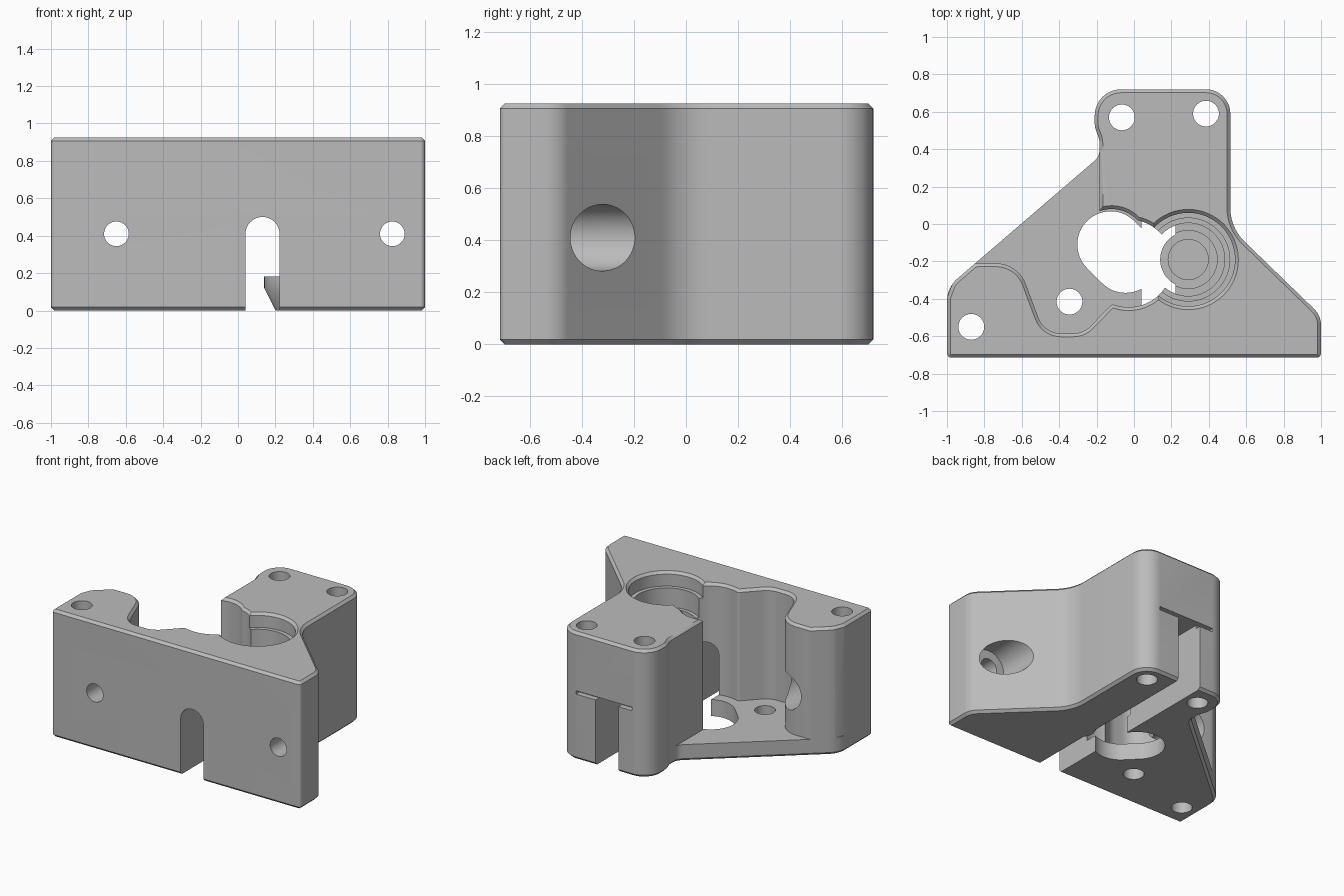
import bpy, bmesh, math
from mathutils import Vector, Matrix

if "Cube" in bpy.data.objects:
    bpy.data.objects.remove(bpy.data.objects["Cube"])

HEIGHT, FLOOR, EDGE = 0.925, 0.12, 0.018

grey = bpy.data.materials.new("plain_grey")
grey.use_nodes = True
grey.diffuse_color = (0.5, 0.5, 0.5, 1)
grey.node_tree.nodes["Principled BSDF"].inputs["Base Color"].default_value = (0.5, 0.5, 0.5, 1)


def rounded(corners, steps=10):
    """Outline with a fillet arc at every (x, y, radius) corner."""
    out, n = [], len(corners)
    for i, (x, y, r) in enumerate(corners):
        p = Vector((x, y))
        a = (Vector(corners[i - 1][:2]) - p).normalized()
        b = (Vector(corners[(i + 1) % n][:2]) - p).normalized()
        if r == 0:
            out.append(p)
            continue
        half = a.angle(b) / 2
        centre = p + (a + b).normalized() * r / math.sin(half)
        start = p + a * r / math.tan(half) - centre
        end = p + b * r / math.tan(half) - centre
        sweep = start.angle_signed(end)
        for k in range(steps + 1):
            out.append(centre + Matrix.Rotation(-sweep * k / steps, 2) @ start)
    return out


def circle(x, y, r, n=64):
    return [Vector((x + r * math.cos(math.tau * i / n), y + r * math.sin(math.tau * i / n)))
            for i in range(n)]


def offset(pts, d):
    """Push a counter-clockwise outline outwards by d."""
    out, n = [], len(pts)
    for i, p in enumerate(pts):
        e = (p - pts[i - 1]).normalized()
        f = (pts[(i + 1) % n] - p).normalized()
        m = Vector((e.y + f.y, -e.x - f.x)).normalized()
        out.append(p + m * d / max(0.4, m.dot(Vector((e.y, -e.x)))))
    return out


def prism(name, pts, layers, matrix=None):
    """Stack of offset outlines, layers = (height, offset)."""
    bm = bmesh.new()
    rings = [[bm.verts.new((p.x, p.y, z)) for p in offset(pts, d)] for z, d in layers]
    n = len(pts)
    for lo, hi in zip(rings, rings[1:]):
        for i in range(n):
            j = (i + 1) % n
            bm.faces.new((lo[i], lo[j], hi[j], hi[i]))
    bm.faces.new(rings[0][::-1])
    bm.faces.new(rings[-1])
    if matrix:
        bm.transform(matrix)
    bmesh.ops.recalc_face_normals(bm, faces=bm.faces)
    mesh = bpy.data.meshes.new(name)
    bm.to_mesh(mesh)
    bm.free()
    mesh.materials.append(grey)
    ob = bpy.data.objects.new(name, mesh)
    bpy.context.collection.objects.link(ob)
    return ob


def combine(body, tool, operation="DIFFERENCE"):
    bpy.context.view_layer.objects.active = body
    mod = body.modifiers.new("combine", "BOOLEAN")
    mod.operation, mod.solver, mod.object = operation, "EXACT", tool
    bpy.ops.object.modifier_apply(modifier=mod.name)
    bpy.data.objects.remove(tool)


def cut(name, pts, lo, hi, matrix=None):
    combine(body, prism(name, pts, [(lo, 0), (hi, 0)], matrix))


def cut_lipped(name, pts, lo):
    """Pocket open at the top with a chamfered rim."""
    top = HEIGHT - EDGE
    combine(body, prism(name, pts, [(lo, 0), (top, 0), (HEIGHT, EDGE), (1.1, EDGE)]))


def box(x0, x1, y0, y1):
    return [Vector(p) for p in ((x0, y0), (x1, y0), (x1, y1), (x0, y1))]


# Main block outline with chamfered top and bottom edges
outline = rounded([(-1, -0.715, 0.025), (1, -0.715, 0.025), (1, -0.49, 0.12),
                   (0.515, -0.02, 0.25), (0.515, 0.72, 0.13), (-0.21, 0.72, 0.14),
                   (-0.21, 0.52, 0.1), (-0.185, 0.45, 0.1), (-0.185, 0.36, 0.07),
                   (-1, -0.34, 0.16)])
body = prism("bracket_body", outline,
             [(0, -EDGE), (EDGE, 0), (HEIGHT - EDGE, 0), (HEIGHT, -EDGE)])

# Open corner above the thin floor, leaving a rounded lobe
corner = rounded([(-1.2, -0.6, 0), (-1.02, -0.45, 0.03), (-0.93, -0.21, 0.15),
                  (-0.62, -0.21, 0.17), (-0.48, -0.585, 0.13), (-0.27, -0.585, 0.13),
                  (-0.12, -0.43, 0.04), (0, -0.43, 0), (0, 0, 0), (-0.185, 0, 0),
                  (-0.185, 0.42, 0), (-0.5, 0.6, 0), (-1.2, 0.2, 0)])
cut("corner_opening", corner, FLOOR, 1.1)
# Chamfered rim of the open corner
combine(body, prism("corner_rim", corner, [(HEIGHT - EDGE, 0), (HEIGHT, EDGE), (1.1, EDGE)]))

# Round gear chambers
cut_lipped("gear_chamber", circle(-0.03, -0.21, 0.235), FLOOR)
cut_lipped("upper_chamber", circle(-0.12, -0.11, 0.19), FLOOR)

# Elongated opening through the floor
slide = Vector((0.08, -0.08))
for k in range(2):
    c = Vector((-0.125, -0.11)) + slide * k
    cut("floor_opening", circle(c.x, c.y, 0.178), -0.1, 0.4)
mid = Vector((-0.085, -0.15))
cut("floor_opening_middle", box(-0.0566, 0.0566, -0.178, 0.178), -0.1, 0.4,
    Matrix.Translation((mid.x, mid.y, 0)) @ Matrix.Rotation(-math.pi / 4, 4, "Z"))

# Stepped bearing bore
BX, BY = 0.29, -0.19
cut_lipped("bearing_rim", circle(BX, BY, 0.25), 0.82)
for r, z in ((0.222, 0.68), (0.195, 0.35), (0.155, 0.18)):
    cut("bearing_step", circle(BX, BY, r), z, 1.0)

# Filament slot: arched at the front, flat at the back
along_y = Matrix.Rotation(math.pi / 2, 4, "X")
arch = rounded([(0.04, -0.1, 0), (0.222, -0.1, 0), (0.222, 0.5, 0.0905), (0.04, 0.5, 0.0905)])
cut("front_slot", arch, -0.1, 0.8, along_y)
cut("rear_slot", box(0.04, 0.222, -0.1, 0.5), -0.8, 0.15, along_y)
cut("rear_groove", box(-0.07, 0.38, 0.475, 0.5), -0.8, -0.68, along_y)

# Tapered seat that reaches into the slot
seat = prism("bearing_seat", circle(BX, BY, 0.15),
             [(0, -0.06), (0.12, 0), (0.182, 0)])
combine(body, seat, "UNION")
cut("seat_dimple", circle(BX, BY, 0.107), 0.17, 0.3)

# Vertical screw holes
for x, y in ((-0.87, -0.55), (-0.345, -0.415), (-0.065, 0.57), (0.385, 0.59)):
    cut("vertical_screw_hole", circle(x, y, 0.069, 40), -0.1, 1.1)

# Mounting holes with counterbores from the back
for x in (-0.65, 0.825):
    cut("mounting_hole", circle(x, 0.41, 0.066, 40), 0.3, 0.8, along_y)
    cut("mounting_counterbore", circle(x, 0.41, 0.128), -0.1, 0.5, along_y)

bpy.ops.object.select_all(action="DESELECT")
body.select_set(True)
bpy.context.view_layer.objects.active = body
bpy.ops.object.shade_smooth_by_angle(angle=math.radians(30))
